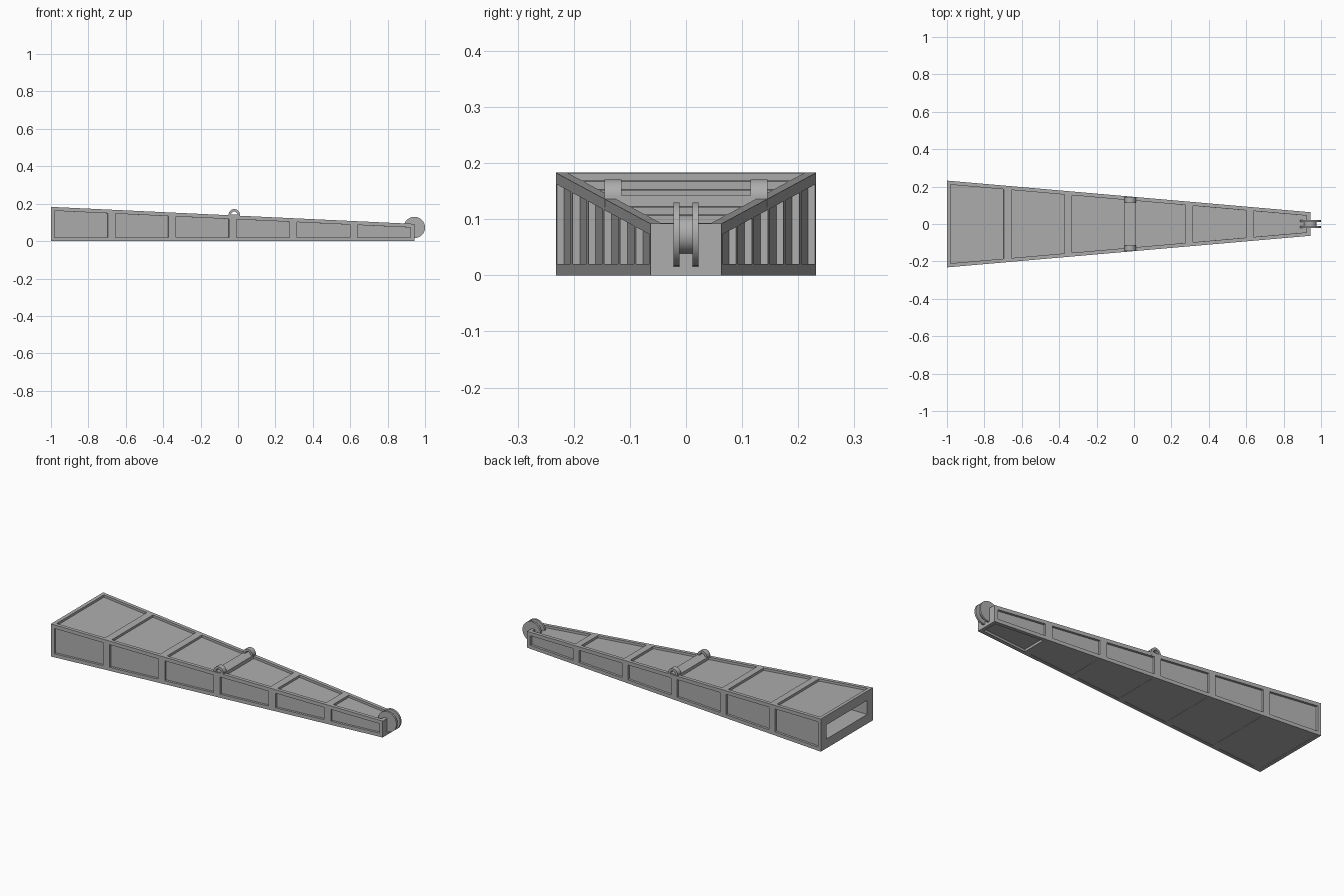
import bpy, bmesh
from math import pi, sin, cos, radians
from mathutils import Matrix, Vector

cube = bpy.data.objects.get("Cube")
if cube:
    bpy.data.objects.remove(cube, do_unlink=True)

GREY = (0.42, 0.42, 0.42, 1.0)
metal = bpy.data.materials.new("plain_grey_metal")
metal.use_nodes = True
metal.diffuse_color = GREY
metal.node_tree.nodes["Principled BSDF"].inputs["Base Color"].default_value = GREY

X0, X1 = -1.0, 0.943      # butt and tip of the boom
BAYS = 6


def taper(a, b, x):
    return a + (b - a) * (x - X0) / (X1 - X0)


def half_width(x):
    return taper(0.232, 0.063, x)


def height(x):
    return taper(0.183, 0.092, x)


def finish(bm, name, smooth=False):
    bmesh.ops.recalc_face_normals(bm, faces=bm.faces)
    mesh = bpy.data.meshes.new(name)
    bm.to_mesh(mesh)
    bm.free()
    mesh.materials.append(metal)
    obj = bpy.data.objects.new(name, mesh)
    bpy.context.collection.objects.link(obj)
    if smooth:
        bpy.ops.object.select_all(action='DESELECT')
        obj.select_set(True)
        bpy.context.view_layer.objects.active = obj
        bpy.ops.object.shade_smooth_by_angle(angle=radians(35))
    return obj


def recess(bm, faces, margin, depth):
    # Inset each face, then sink it with straight walls
    bmesh.ops.inset_individual(bm, faces=faces, thickness=margin, use_even_offset=True)
    bmesh.ops.inset_individual(bm, faces=faces, thickness=0.0, depth=-depth)


# Tapered boom: one cross-section per rib, with a sunken panel in every bay
bm = bmesh.new()
rings = []
for i in range(BAYS + 1):
    x = X0 + (X1 - X0) * i / BAYS
    w, h = half_width(x), height(x)
    rings.append([bm.verts.new((x, y, z)) for y, z in ((-w, 0), (w, 0), (w, h), (-w, h))])
deep, shallow = [], []
for i in range(BAYS):
    a, b = rings[i], rings[i + 1]
    for k in range(4):
        n = (k + 1) % 4
        face = bm.faces.new((a[k], a[n], b[n], b[k]))
        underside = k == 0 and i < BAYS - 1
        (shallow if underside else deep).append(face)
butt = bm.faces.new(rings[0])
bm.faces.new(rings[-1])
bmesh.ops.recalc_face_normals(bm, faces=bm.faces)
bm.normal_update()
recess(bm, deep, 0.02, 0.013)
recess(bm, shallow, 0.02, 0.001)
recess(bm, [butt], 0.052, 0.3)
finish(bm, "boom")

# Tip pulley: two flanges on a narrower hub
bm = bmesh.new()
for radius, y, thick in ((0.057, -0.017, 0.011), (0.057, 0.017, 0.011), (0.034, 0, 0.03)):
    bmesh.ops.create_cone(bm, cap_ends=True, segments=48, radius1=radius, radius2=radius,
                          depth=thick,
                          matrix=Matrix.Translation((X1, y, 0.073)) @ Matrix.Rotation(pi / 2, 4, 'X'))
finish(bm, "tip_pulley", smooth=True)

# Cross bar carrying the lugs
LUG_X = -0.02
bm = bmesh.new()
bmesh.ops.create_cube(bm, size=1, matrix=Matrix.Translation((LUG_X, 0, 0.131))
                      @ Matrix.Diagonal((0.062, 0.288, 0.022, 1)))
finish(bm, "lug_bar")


# Arched lugs near each edge of the boom
def arch(name, y0, y1):
    outer, inner, centre, base = 0.03, 0.017, 0.141, 0.122
    bm = bmesh.new()
    steps = 20
    path = [(1, base - centre, True)] + [(cos(pi * i / steps), sin(pi * i / steps), False)
                                         for i in range(steps + 1)] + [(-1, base - centre, True)]
    rows = []
    for c, s, leg in path:
        rows.append([bm.verts.new((LUG_X + c * r, y0, centre + (s if leg else s * r)))
                     for r in (outer, inner)])
    faces = [bm.faces.new((a[0], b[0], b[1], a[1])) for a, b in zip(rows, rows[1:])]
    grown = bmesh.ops.extrude_face_region(bm, geom=faces, use_keep_orig=True)
    moved = [v for v in grown["geom"] if isinstance(v, bmesh.types.BMVert)]
    bmesh.ops.translate(bm, verts=moved, vec=Vector((0, y1 - y0, 0)))
    finish(bm, name, smooth=True)


arch("left_lug", 0.115, 0.145)
arch("right_lug", -0.145, -0.115)
